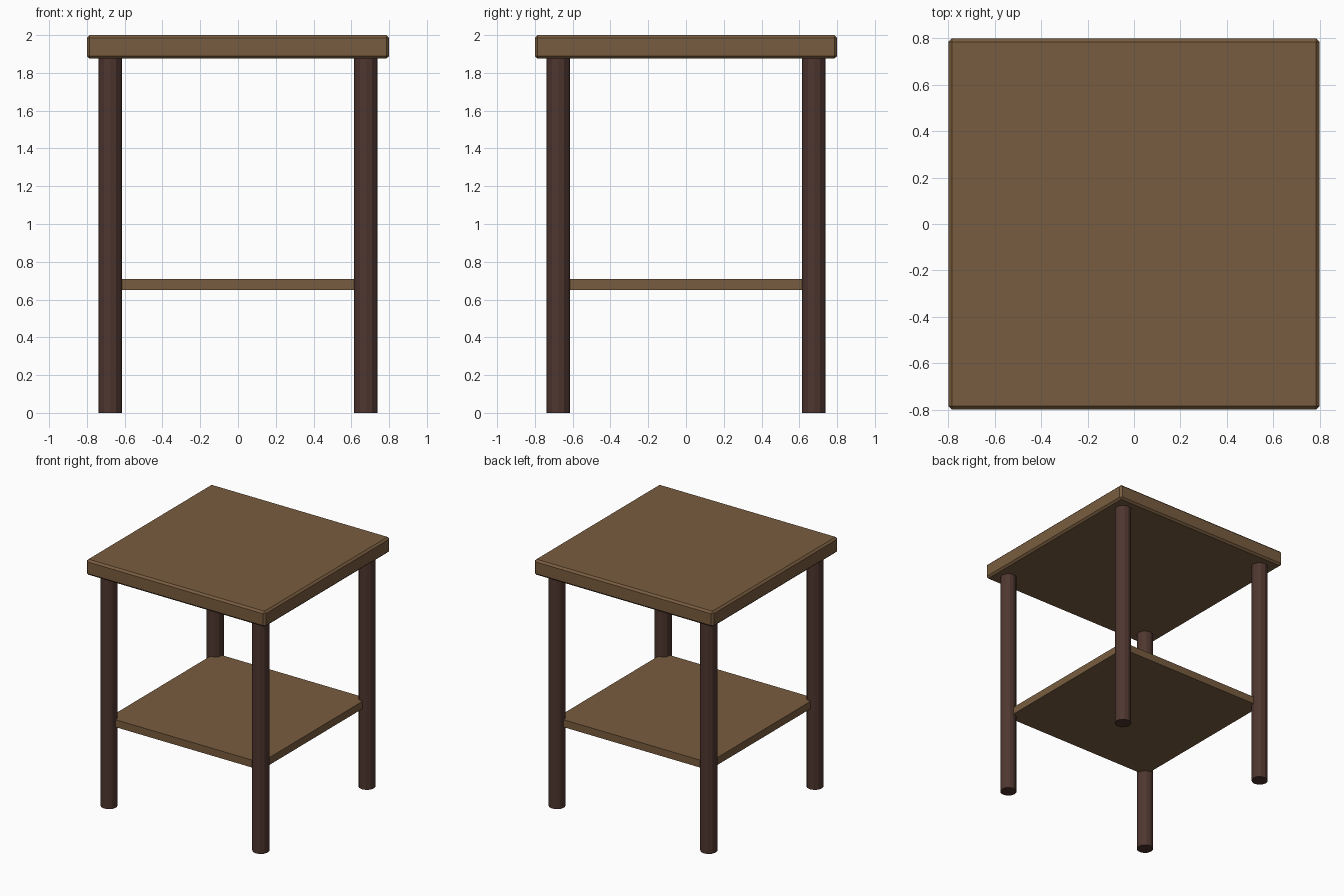
import bpy

if "Cube" in bpy.data.objects:
    bpy.data.objects.remove(bpy.data.objects["Cube"])


def material(name, color):
    m = bpy.data.materials.new(name)
    m.diffuse_color = (*color, 1)
    m.use_nodes = True
    m.node_tree.nodes["Principled BSDF"].inputs["Base Color"].default_value = m.diffuse_color
    return m


wood = material("brown wood", (0.19, 0.108, 0.05))
dark_wood = material("dark leg wood", (0.077, 0.037, 0.029))


def slab(name, half, z0, z1, bevel=0):
    bpy.ops.mesh.primitive_cube_add(size=1, location=(0, 0, (z0 + z1) / 2))
    ob = bpy.context.object
    ob.name = name
    ob.scale = (2 * half, 2 * half, z1 - z0)
    bpy.ops.object.transform_apply(location=False, rotation=False, scale=True)
    ob.data.materials.append(wood)
    if bevel:
        mod = ob.modifiers.new("chamfer", 'BEVEL')
        mod.width = bevel
        mod.segments = 1


# Chamfered top and plain lower shelf, whose corners sit inside the legs
slab("table_top", 0.80, 1.875, 2.0, 0.015)
slab("lower_shelf", 0.68, 0.65, 0.71)

# Four faceted round legs
for sx, side in ((-1, "left"), (1, "right")):
    for sy, end in ((-1, "front"), (1, "back")):
        bpy.ops.mesh.primitive_cylinder_add(
            vertices=12, radius=0.0625, depth=1.876,
            location=(sx * 0.677, sy * 0.677, 0.938))
        leg = bpy.context.object
        leg.name = f"{end}_{side}_leg"
        leg.data.materials.append(dark_wood)
